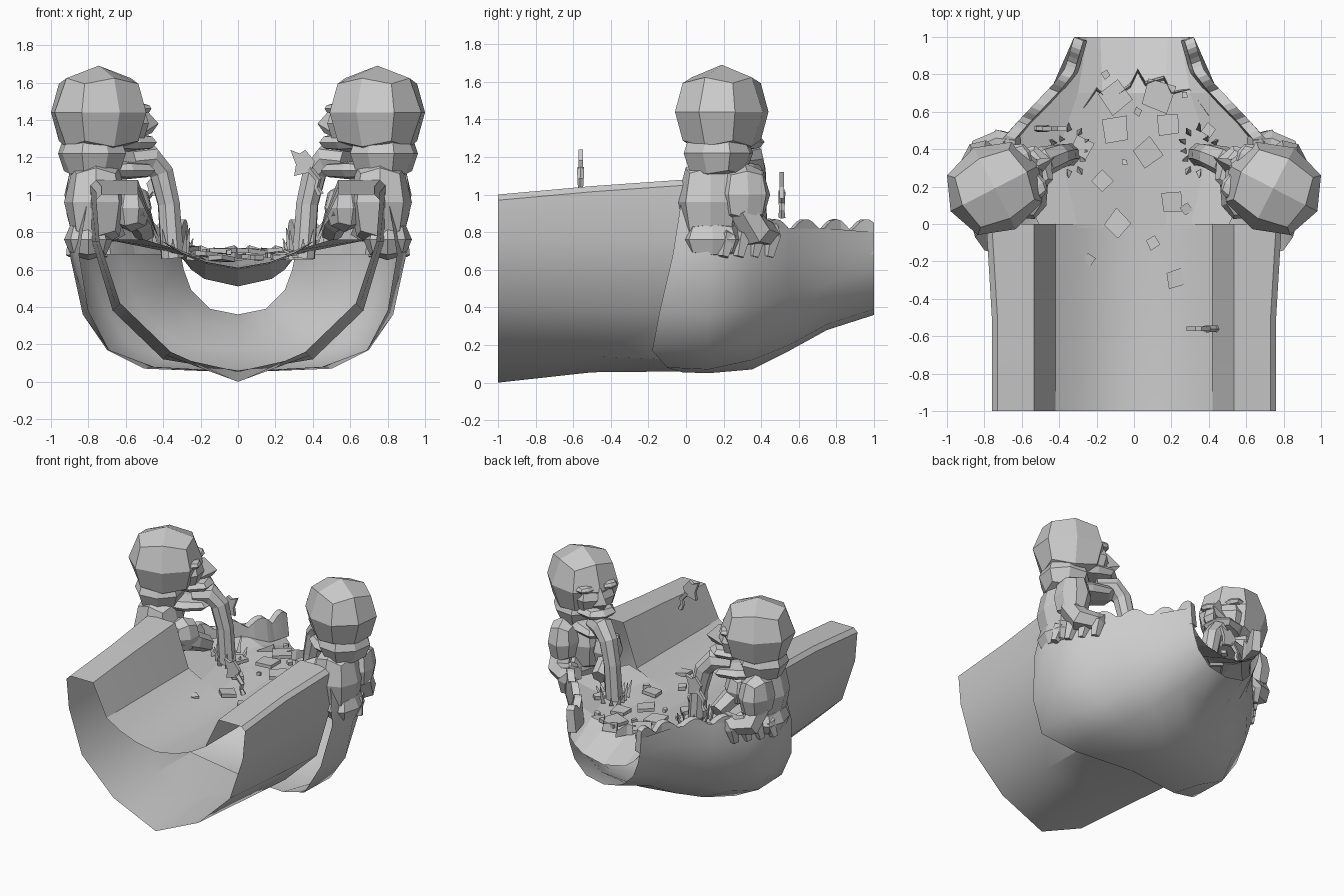
import bpy, bmesh, math, random
from mathutils import Vector, Matrix

if "Cube" in bpy.data.objects:
    bpy.data.objects.remove(bpy.data.objects["Cube"])

random.seed(4)


def finish(name, bm, mirror=True, smooth=None):
    bmesh.ops.recalc_face_normals(bm, faces=bm.faces)
    me = bpy.data.meshes.new(name)
    bm.to_mesh(me)
    bm.free()
    ob = bpy.data.objects.new(name, me)
    bpy.context.collection.objects.link(ob)
    if mirror:
        ob.modifiers.new("Mirror", "MIRROR").merge_threshold = 0.002
    if smooth:
        bpy.ops.object.select_all(action="DESELECT")
        bpy.context.view_layer.objects.active = ob
        ob.select_set(True)
        bpy.ops.object.shade_smooth_by_angle(angle=math.radians(smooth))
    return ob


def skin(bm, rows, closed=False, caps=False):
    """Bridge successive rows of points with quads."""
    vs = [[bm.verts.new(p) for p in r] for r in rows]
    n = len(vs[0])
    for a, b in zip(vs, vs[1:]):
        for i in range(n if closed else n - 1):
            j = (i + 1) % n
            bm.faces.new((a[i], a[j], b[j], b[i]))
    if caps:
        bm.faces.new(vs[0])
        bm.faces.new(vs[-1])


def loft(name, rows, smooth=None, **kw):
    bm = bmesh.new()
    skin(bm, rows, **kw)
    return finish(name, bm, smooth=smooth)


def blob(bm, c, r, rot=0, cuts=1, power=0.75):
    """Rounded, faceted lump made from a subdivided cube."""
    tmp = bmesh.new()
    bmesh.ops.create_cube(tmp, size=2)
    bmesh.ops.subdivide_edges(tmp, edges=tmp.edges[:], cuts=cuts, use_grid_fill=True)
    R = Matrix.Rotation(rot, 3, "Z")
    for v in tmp.verts:
        d = v.co / v.co.length ** power
        d = d.lerp(v.co.normalized(), 0.6)
        v.co = R @ Vector((d.x * r[0], d.y * r[1], d.z * r[2])) + Vector(c)
    me = bpy.data.meshes.new("blob_tmp")
    tmp.to_mesh(me)
    tmp.free()
    bm.from_mesh(me)
    bpy.data.meshes.remove(me)


def tube(bm, path, radii, n=8):
    pts = [Vector(p) for p in path]
    rows = []
    for i, p in enumerate(pts):
        t = (pts[min(i + 1, len(pts) - 1)] - pts[max(i - 1, 0)]).normalized()
        a = Vector((0.46, 0.89, 0))
        a = (a - t * a.dot(t)).normalized()
        b = t.cross(a)
        rows.append([p + radii[i] * (a * math.cos(k * math.tau / n) + b * math.sin(k * math.tau / n)) for k in range(n)])
    skin(bm, rows, closed=True, caps=True)


# Front trough: round outside, thick hollow walls, shallow channel inside
rows = []
for y, b, w, t, f, e in [(-1, 0, .76, 1.0, .61, 0), (-.5, .055, .76, 1.045, .6, .02), (0, .06, .79, 1.08, .62, .04)]:
    half = [(0, b), (.36 + e, .16 - e), (.63 + e, .42 - e), (.74 + e, .75), (w, t - .03), (w - .03, t), (.535, t),
            (.42, .76), (.3, f + .08), (.17, f + .03), (0, f)]
    rows.append([(x, y, z) for x, z in half])
loft("trough", rows, smooth=30)

# Rear hull: bulges at the statues and narrows to the spout
sections = [
    (-.15, [(0, .055), (.45, .08), (.69, .17), (.8, .38), (.85, .68), (.8, 1.0)]),
    (.12, [(0, .05), (.5, .07), (.7, .17), (.83, .36), (.9, .68), (.86, .9)]),
    (.35, [(0, .07), (.4, .12), (.6, .22), (.72, .4), (.8, .65), (.78, .84)]),
    (.55, [(0, .17), (.3, .2), (.47, .32), (.57, .48), (.62, .66), (.62, .82)]),
    (.75, [(0, .28), (.2, .31), (.33, .41), (.4, .52), (.43, .68), (.43, .82)]),
    (1, [(0, .36), (.15, .39), (.25, .49), (.29, .6), (.31, .7), (.32, .8)])]
front_y = [-.02, -.1, -.18, -.14, -.07, -.02]
loft("rear_hull", [[(x, front_y[j] if i == 0 else y, z) for j, (x, z) in enumerate(s)]
                   for i, (y, s) in enumerate(sections)], smooth=40)

# Basin floor, spilling down at the back
basin = [(-.02, [(0, .62), (.17, .65), (.3, .7), (.5, .76)]),
         (.4, [(0, .65), (.2, .67), (.4, .7), (.7, .76)]),
         (.7, [(0, .66), (.17, .67), (.3, .7), (.43, .75)]),
         (1, [(0, .51), (.18, .55), (.25, .6), (.29, .65)])]
loft("basin_floor", [[(x, y, z) for x, z in s] for y, s in basin])

# Scalloped rim
path = [(.75, .4), (.62, .55), (.43, .75), (.37, .83), (.32, 1.0)]


def rim_x(y):
    for (x0, y0), (x1, y1) in zip(path, path[1:]):
        if y <= y1 + 1e-6:
            return x0 + (x1 - x0) * (y - y0) / (y1 - y0)
    return path[-1][0]


rows = []
for i in range(25):
    y = .4 + .6 * i / 24
    x = rim_x(y)
    z = .80 + .07 * abs(math.sin(math.pi * (i / 24 * 3.75)))
    rows.append([(x - .01, y, .68), (x, y, z), (x - .05, y - .02, z), (x - .07, y - .02, .68)])
loft("scalloped_rim", rows, closed=True, caps=True)

# Statue head, built in a frame facing the basin
F = Vector((-.89, .46, 0))
S = Vector((.46, .89, 0))
C = Vector((.745, .19, 0))
ANG = math.atan2(F.y, F.x)


def P(u, v, z):
    return C + F * u + S * v + Vector((0, 0, z))


bm = bmesh.new()
blob(bm, P(0, 0, 1.44), (.265, .245, .25), ANG)
blob(bm, P(-.04, 0, 1.22), (.18, .19, .15), ANG)
finish("head", bm)

# Face: cheeks, upper lip, open jaw, brows and wedge nose
bm = bmesh.new()
blob(bm, P(.12, 0, 1.38), (.16, .17, .14), ANG)
blob(bm, P(.18, 0, 1.28), (.16, .14, .05), ANG)
blob(bm, P(.14, 0, 1.13), (.2, .14, .05), ANG)
for v in (-.09, .09):
    blob(bm, P(.2, v, 1.46), (.06, .07, .03), ANG)
skin(bm, [[P(.22, -.02, 1.46), P(.27, 0, 1.47), P(.22, .02, 1.46)],
          [P(.24, -.05, 1.33), P(.36, 0, 1.38), P(.24, .05, 1.33)],
          [P(.22, -.03, 1.3), P(.32, 0, 1.33), P(.22, .03, 1.3)]], closed=True, caps=True)
finish("face", bm)

# Statue body, arms and gripping hands
bm = bmesh.new()
blob(bm, (.76, .13, .96), (.17, .18, .25))
blob(bm, (.8, .14, .76), (.13, .17, .11))
blob(bm, (.82, .31, 1.0), (.11, .14, .17), .2)
blob(bm, (.57, .14, .93), (.11, .12, .13), .4)
finish("torso", bm)
bm = bmesh.new()
tube(bm, [(.84, .3, .92), (.81, .38, .8), (.72, .43, .79), (.62, .43, .83)], [.08, .085, .07, .05], 6)
tube(bm, [(.58, .1, .92), (.52, .22, .86), (.5, .34, .8)], [.09, .07, .06], 6)
finish("arms", bm)
bm = bmesh.new()
for i in range(4):
    y = .2 + .08 * i
    tube(bm, [(.75 - .03 * i, y, .83), (.87 - .05 * i, y + .02, .77), (.89 - .055 * i, y, .67)], [.05, .05, .03], 5)
finish("fingers", bm)

# Jet pouring from the mouth
bm = bmesh.new()
tube(bm, [(.58, .28, 1.18), (.47, .34, 1.19), (.41, .36, 1.12), (.37, .37, .95), (.35, .37, .66)],
     [.07, .08, .068, .062, .064])
finish("jet", bm)


def floor_z(x, y):
    return .63 + .04 * max(0, min(1, (y + .05) / .45)) + .3 * x * x


# Splash spikes around the jets
bm = bmesh.new()
for i in range(12):
    a = i * math.tau / 12
    r = random.uniform(.07, .12)
    x, y = .35 + r * math.cos(a), .39 + r * math.sin(a)
    h = random.uniform(.05, .14)
    z = floor_z(x, y)
    tube(bm, [(x, y, z), (x + .3 * r * math.cos(a), y + .3 * r * math.sin(a), z + h)], [.018, .003], 3)
finish("splash", bm)

# Loose slabs and rubble on the floor: x, y, size
slabs = [(-.1, .68, .14), (-.1, .5, .14), (.13, .69, .16), (.18, .53, .12), (.07, .38, .13), (-.28, .41, .11),
         (-.17, .23, .1), (.2, .12, .11), (-.09, 0, .12), (.22, -.29, .09), (.1, -.1, .06), (-.24, -.19, .05),
         (.28, .08, .05), (-.05, .33, .03), (-.15, .8, .04), (.27, .69, .03), (.02, .6, .04), (.4, .5, .06)]
bm = bmesh.new()
for x, y, s in slabs:
    a0 = random.uniform(0, 1.6)
    z = floor_z(x, y)
    ring = [(x + s * .68 * random.uniform(.85, 1.1) * math.cos(a0 + k * math.pi / 2),
             y + s * .68 * random.uniform(.85, 1.1) * math.sin(a0 + k * math.pi / 2), z + random.uniform(0, .02)) for k in range(4)]
    skin(bm, [ring, [(p[0], p[1], p[2] + .025) for p in ring]], closed=True, caps=True)
finish("floor_slabs", bm, mirror=False)

# Jagged ridge across the basin
bm = bmesh.new()
ridge = [(-.27, .62), (-.2, .72), (-.13, .66), (-.02, .74), (.02, .82), (.06, .75), (.16, .78), (.2, .7), (.3, .72), (.4, .58)]
rows = []
for i, (x, y) in enumerate(ridge):
    h = .05 if i % 2 else .02
    rows.append([(x, y - .012, .65), (x, y, .68 + h), (x, y + .012, .65)])
skin(bm, rows, closed=True, caps=True)
finish("jagged_ridge", bm, mirror=False)

# Leaping bony fish: flat body and bent stem
for name, off, k in (("fish_front", Vector((.28, -.56, 1.24)), 1), ("fish_rear", Vector((-.36, .51, 1.12)), -1)):
    bm = bmesh.new()
    outline = [(0, 0), (.05, -.02), (.08, 0), (.13, -.06), (.11, -.12), (.06, -.13), (.02, -.14), (.03, -.08)]
    skin(bm, [[off + Vector((k * x, d, z)) for x, z in outline] for d in (-.012, .012)], closed=True, caps=True)
    stem = [(.1, -.1), (.15, -.16), (.14, -.2), (.16, -.24)]
    tube(bm, [off + Vector((k * x, 0, z)) for x, z in stem], [.02, .018, .015, .02], 5)
    finish(name, bm, mirror=False)
